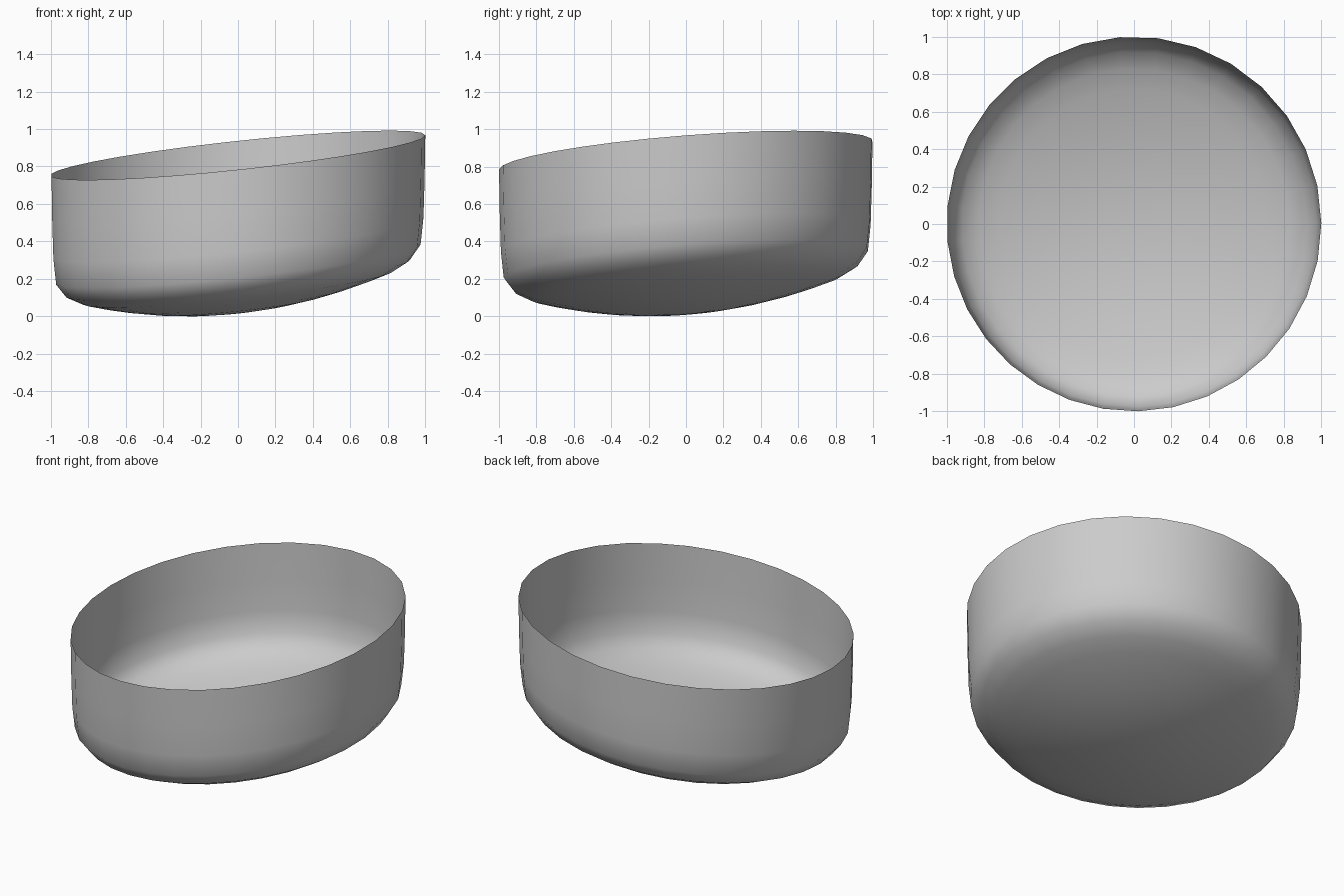
import bpy, bmesh, math

if "Cube" in bpy.data.objects:
    bpy.data.objects.remove(bpy.data.objects["Cube"])

SIDES = 32
SLOPE_X, SLOPE_Y = 0.107, 0.077   # the whole bowl leans by a vertical shear

# Profile (radius, height): shallow domed floor, rounded corner, near-vertical wall
profile = [(r, 0.022 + 0.195 * r * r) for r in (0.15, 0.3, 0.45, 0.6, 0.72, 0.83)]
profile += [(0.92, 0.205), (0.975, 0.28), (0.99, 0.42), (0.996, 0.62), (1.0, 0.86)]


def side_angle(i):
    # slightly uneven spacing of the sides around the rim
    a = 2 * math.pi * i / SIDES
    return a + math.radians(2.8 + 3.0 * math.cos(a - math.radians(150)))


bm = bmesh.new()


def ring(r, h):
    verts = []
    for i in range(SIDES):
        a = side_angle(i)
        x, y = r * math.cos(a), r * math.sin(a)
        verts.append(bm.verts.new((x, y, h + SLOPE_X * x + SLOPE_Y * y)))
    return verts


# Floor centre, then walls ring by ring; the top stays open
centre = bm.verts.new((0, 0, 0.022))
rings = [ring(r, h) for r, h in profile]
for i in range(SIDES):
    j = (i + 1) % SIDES
    bm.faces.new((centre, rings[0][j], rings[0][i]))
    for low, high in zip(rings, rings[1:]):
        bm.faces.new((low[i], low[j], high[j], high[i]))

for f in bm.faces:
    f.smooth = True
mesh = bpy.data.meshes.new("bowl")
bm.to_mesh(mesh)
bm.free()
bowl = bpy.data.objects.new("bowl", mesh)
bpy.context.collection.objects.link(bowl)
